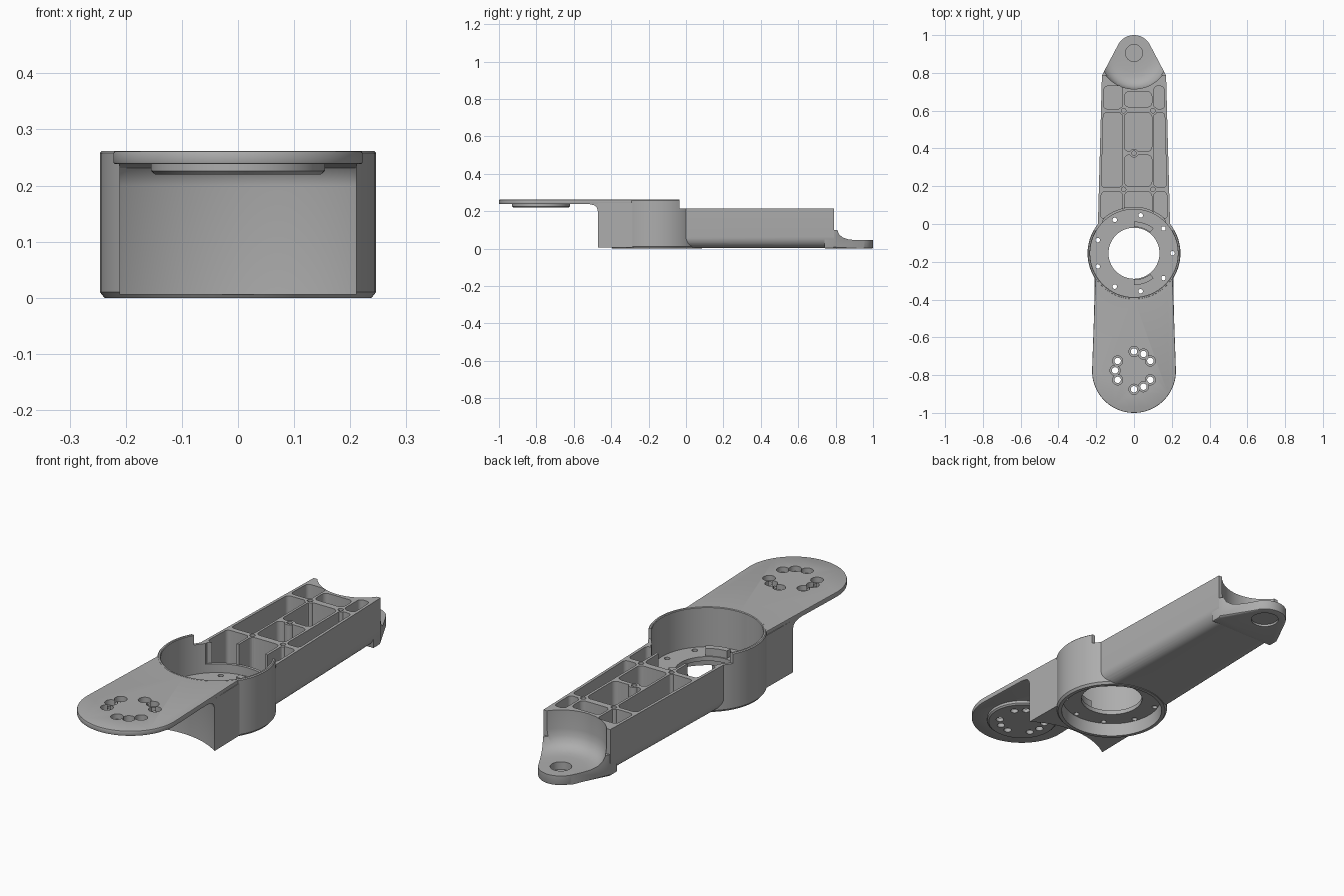
import bpy, bmesh
from math import sin, cos, pi, radians

if "Cube" in bpy.data.objects:
    bpy.data.objects.remove(bpy.data.objects["Cube"])

grey = bpy.data.materials.new("plain_grey")
grey.use_nodes = True
GREY = (0.42, 0.42, 0.42, 1)
grey.diffuse_color = GREY
grey.node_tree.nodes["Principled BSDF"].inputs["Base Color"].default_value = GREY

HUB_Y, PIVOT_Y, MOUNT_Y = -0.155, 0.905, -0.775
TOP = 0.262


def make(name, bm):
    bmesh.ops.recalc_face_normals(bm, faces=bm.faces)
    mesh = bpy.data.meshes.new(name)
    bm.to_mesh(mesh)
    bm.free()
    mesh.materials.append(grey)
    ob = bpy.data.objects.new(name, mesh)
    bpy.context.collection.objects.link(ob)
    return ob


def bevel(bm, edges, size, segments):
    bmesh.ops.bevel(bm, geom=edges, offset=size, segments=segments,
                    profile=0.5, affect='EDGES')


def prism(name, outline, z0, z1, corner=0, pick=None, size=0, segments=4):
    """Extruded outline; rounds upright edges, or the edges chosen by pick."""
    bm = bmesh.new()
    base = bm.faces.new([bm.verts.new((x, y, z0)) for x, y in outline])
    up = bmesh.ops.extrude_face_region(bm, geom=[base])["geom"]
    for v in up:
        if isinstance(v, bmesh.types.BMVert):
            v.co.z = z1
    if corner:
        bevel(bm, [e for e in bm.edges
                   if abs(e.verts[0].co.z - e.verts[1].co.z) > 0.001], corner, segments)
    if pick:
        bevel(bm, [e for e in bm.edges if pick(*[v.co for v in e.verts])], size, segments)
    return make(name, bm)


def lathe(name, profile, y, closed=False, steps=96, x=0):
    """Revolve (radius, height) points; open profiles start and end on the axis."""
    bm = bmesh.new()
    rings = []
    for r, z in profile:
        n = 1 if r == 0 else steps
        rings.append([bm.verts.new((x + r * cos(2 * pi * i / steps),
                                    y + r * sin(2 * pi * i / steps), z)) for i in range(n)])
    pairs = list(zip(rings, rings[1:])) + ([(rings[-1], rings[0])] if closed else [])
    for a, b in pairs:
        for i in range(steps):
            j = (i + 1) % steps
            quad = [a[i % len(a)], a[j % len(a)], b[j % len(b)], b[i % len(b)]]
            bm.faces.new(list(dict.fromkeys(quad)))
    return make(name, bm)


def drum(r, z0, z1, y, x=0, steps=32):
    return lathe("cutter", [(0, z0), (r, z0), (r, z1), (0, z1)], y, steps=steps, x=x)


def box(x0, x1, y0, y1, z0, z1, corner=0):
    return prism("cutter", [(x0, y0), (x1, y0), (x1, y1), (x0, y1)], z0, z1, corner)


def combine(ob, tool, op='DIFFERENCE'):
    tool.hide_render = True
    mod = ob.modifiers.new("cut", 'BOOLEAN')
    mod.operation, mod.solver, mod.object = op, 'EXACT', tool
    bpy.context.view_layer.objects.active = ob
    bpy.ops.object.modifier_apply(modifier=mod.name)
    bpy.data.objects.remove(tool)


def arc(r, y, start, end, steps):
    return [(r * cos(radians(start + (end - start) * i / steps)),
             y + r * sin(radians(start + (end - start) * i / steps))) for i in range(steps + 1)]


def half_width(y):
    return 0.191 - 0.027 * y


# Hub cup: floor ring recessed underneath, thin wall open towards the beam
hub = lathe("hub_cup", [(0.135, 0.06), (0.135, 0.08), (0.232, 0.08), (0.232, TOP - 0.003),
                        (0.235, TOP), (0.242, TOP), (0.246, TOP - 0.004), (0.246, 0.01),
                        (0.238, 0), (0.222, 0), (0.218, 0.06)], HUB_Y, closed=True)
combine(hub, box(-0.4, 0.4, -0.035, 0.3, 0.215, 0.4))
combine(hub, box(-0.168, 0.168, -0.035, 0.3, 0.12, 0.4))
for i in range(9):
    a = radians(40 * i)
    combine(hub, drum(0.012, 0.03, 0.1, HUB_Y + 0.204 * sin(a), 0.204 * cos(a), 16))

# Raised arc stops on the hub floor
for name, start in (("rear_floor_stop", 52), ("front_floor_stop", -90)):
    prism(name, arc(0.168, HUB_Y, start, start + 38, 10)
          + arc(0.14, HUB_Y, start + 38, start, 10), 0.075, 0.115)


# Round cutter that shapes the beam end and sweeps into the pivot tab
def end_cutter():
    return lathe("cutter", [(0, 0.045), (0.1, 0.045), (0.13, 0.049), (0.155, 0.058),
                            (0.174, 0.074), (0.186, 0.1), (0.19, 0.13), (0.19, 0.4),
                            (0, 0.4)], PIVOT_Y)


# Beam: tapered trough with rounded lower sides
Y0, Y1 = -0.04, 0.79
beam = prism("beam", [(-half_width(Y0), Y0), (half_width(Y0), Y0),
                      (half_width(Y1), Y1), (-half_width(Y1), Y1)], 0.002, 0.215,
             pick=lambda a, b: a.z < 0.01 and b.z < 0.01 and abs(a.y - b.y) > 0.1,
             size=0.06, segments=8)
combine(beam, end_cutter())

# Pockets between the ribs
RIB_L, RIB_R, WALL = -0.055, 0.1, 0.013
for y0, y1 in ((0.62, 0.7), (0.385, 0.59), (0.2, 0.365), (0.03, 0.17)):
    combine(beam, box(RIB_L + 0.005, RIB_R - 0.006, y0, y1, 0.035, 0.3, 0.022))
for y0, y1 in ((0.61, 0.73), (0.195, 0.59), (0.03, 0.17)):
    for side, rib in ((-1, RIB_L - 0.006), (1, RIB_R + 0.006)):
        a, b = side * (half_width(y0) - WALL), side * (half_width(y1) - WALL)
        combine(beam, prism("cutter", [(rib, y0), (a, y0), (b, y1), (rib, y1)],
                            0.04, 0.3, 0.018))

# Screw bosses where the ribs cross
bosses = [(x, y) for x in (RIB_L, RIB_R) for y in (0.6, 0.183)] + [(0, 0.375)]
for x, y in bosses:
    combine(beam, drum(0.023, 0.03, 0.2145, y, x, 24), 'UNION')
for x, y in bosses:
    combine(beam, drum(0.012, 0.06, 0.3, y, x, 16))
combine(beam, drum(0.24, -0.1, 0.4, HUB_Y, steps=96))

# Pivot tab at the far end
tab = prism("pivot_tab", [(-0.169, 0.74), (0.169, 0.74), (0.168, 0.79)]
            + arc(0.095, PIVOT_Y, 27, 153, 24) + [(-0.168, 0.79)], 0, 0.1,
            pick=lambda a, b: a.z < 0.01 and b.z < 0.01, size=0.008, segments=2)
combine(tab, end_cutter())
combine(tab, drum(0.045, -0.1, 0.2, PIVOT_Y, steps=48))
combine(tab, drum(0.06, -0.1, 0.01, PIVOT_Y, steps=48))

# Skirt under the plate, hollowed by a round clearance with a filleted top
skirt = prism("hub_skirt", [(-0.212, -0.525), (0.212, -0.525), (0.206, HUB_Y),
                            (-0.206, HUB_Y)], 0.006, 0.245)
combine(skirt, lathe("cutter", [(0, -0.1), (0.37, -0.1), (0.37, 0.2), (0.366, 0.218),
                                (0.356, 0.231), (0.335, 0.238), (0, 0.238)], MOUNT_Y))
combine(skirt, drum(0.24, -0.1, 0.4, HUB_Y, steps=96))

# Round-ended mounting plate with its underside disc and counterbored holes
plate = prism("mounting_plate", [(0.2, HUB_Y), (-0.2, HUB_Y)]
              + arc(0.222, MOUNT_Y - 0.003, 180, 360, 48), 0.238, TOP - 0.0005,
              pick=lambda a, b: abs(a.z - b.z) < 0.001 and min(a.y, b.y) < -0.2,
              size=0.004, segments=2)
combine(plate, drum(0.238, 0, 0.4, HUB_Y, steps=96))
combine(plate, lathe("cutter", [(0, 0.22), (0.148, 0.22), (0.155, 0.226),
                                (0.155, 0.245), (0, 0.245)], MOUNT_Y), 'UNION')
for deg in (-90, -60, -30, 30, 60, 90, 150, 180, 210):
    x, y = 0.1 * cos(radians(deg)), MOUNT_Y + 0.1 * sin(radians(deg))
    combine(plate, lathe("cutter", [(0, 0.1), (0.017, 0.1), (0.017, 0.238),
                                    (0.027, 0.238), (0.027, 0.4), (0, 0.4)],
                         y, steps=24, x=x))

# Smooth the round surfaces, keep machined edges crisp
for ob in bpy.context.scene.objects:
    ob.select_set(ob.type == 'MESH')
bpy.context.view_layer.objects.active = hub
bpy.ops.object.shade_smooth_by_angle(angle=radians(30))
